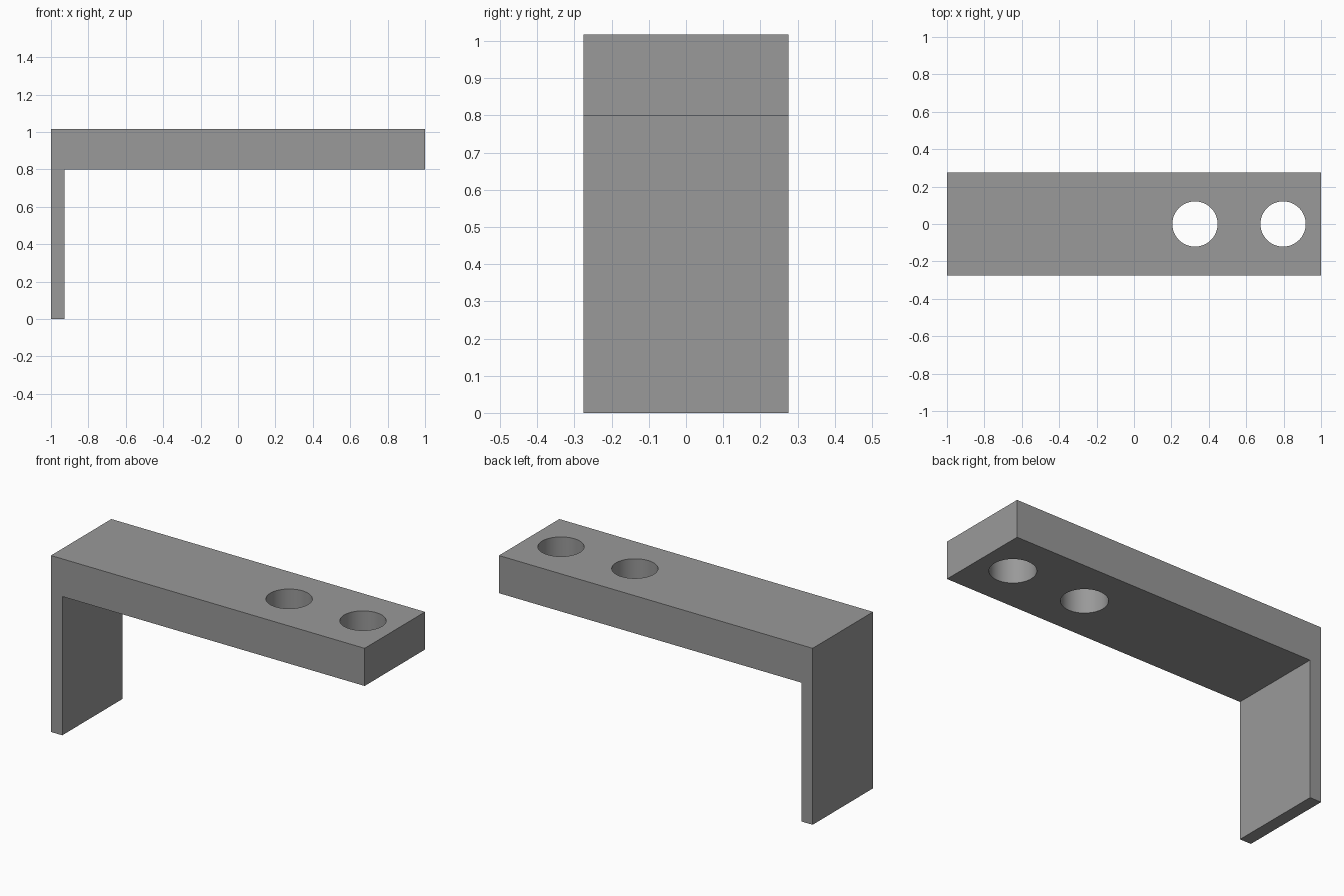
import bpy, bmesh

if "Cube" in bpy.data.objects:
    bpy.data.objects.remove(bpy.data.objects["Cube"])

HALF_WIDTH = 0.275
TOP, UNDERSIDE, LEG_INNER = 1.017, 0.80, -0.928
HOLE_RADIUS = 0.121

grey = bpy.data.materials.new("plain grey")
grey.diffuse_color = (0.32, 0.32, 0.32, 1)
grey.use_nodes = True
grey.node_tree.nodes["Principled BSDF"].inputs["Base Color"].default_value = grey.diffuse_color

# Bracket: L-shaped side profile extruded across its width
profile = [(-1, 0), (LEG_INNER, 0), (LEG_INNER, UNDERSIDE),
           (1, UNDERSIDE), (1, TOP), (-1, TOP)]
bm = bmesh.new()
face = bm.faces.new([bm.verts.new((x, -HALF_WIDTH, z)) for x, z in profile])
extruded = bmesh.ops.extrude_face_region(bm, geom=[face])["geom"]
bmesh.ops.translate(bm, vec=(0, 2 * HALF_WIDTH, 0),
                    verts=[g for g in extruded if isinstance(g, bmesh.types.BMVert)])
bmesh.ops.recalc_face_normals(bm, faces=bm.faces)
mesh = bpy.data.meshes.new("bracket")
bm.to_mesh(mesh)
bm.free()
mesh.materials.append(grey)
bracket = bpy.data.objects.new("bracket", mesh)
bpy.context.collection.objects.link(bracket)

# Two round bolt holes through the arm
cutters = []
for x in (0.326, 0.797):
    bpy.ops.mesh.primitive_cylinder_add(vertices=64, radius=HOLE_RADIUS, depth=0.6,
                                        location=(x, 0, (TOP + UNDERSIDE) / 2))
    cutter = bpy.context.object
    cutter.name = "hole_cutter"
    cutter.hide_render = True
    cutter.data.materials.append(grey)
    cutters.append(cutter)
    cut = bracket.modifiers.new("bolt_hole", 'BOOLEAN')
    cut.operation = 'DIFFERENCE'
    cut.solver = 'EXACT'
    cut.object = cutter

# Apply the cuts, then smooth only the hole walls
bpy.ops.object.select_all(action='DESELECT')
bracket.select_set(True)
bpy.context.view_layer.objects.active = bracket
for modifier in list(bracket.modifiers):
    bpy.ops.object.modifier_apply(modifier=modifier.name)
for cutter in cutters:
    bpy.data.objects.remove(cutter)
bpy.ops.object.shade_smooth_by_angle()
